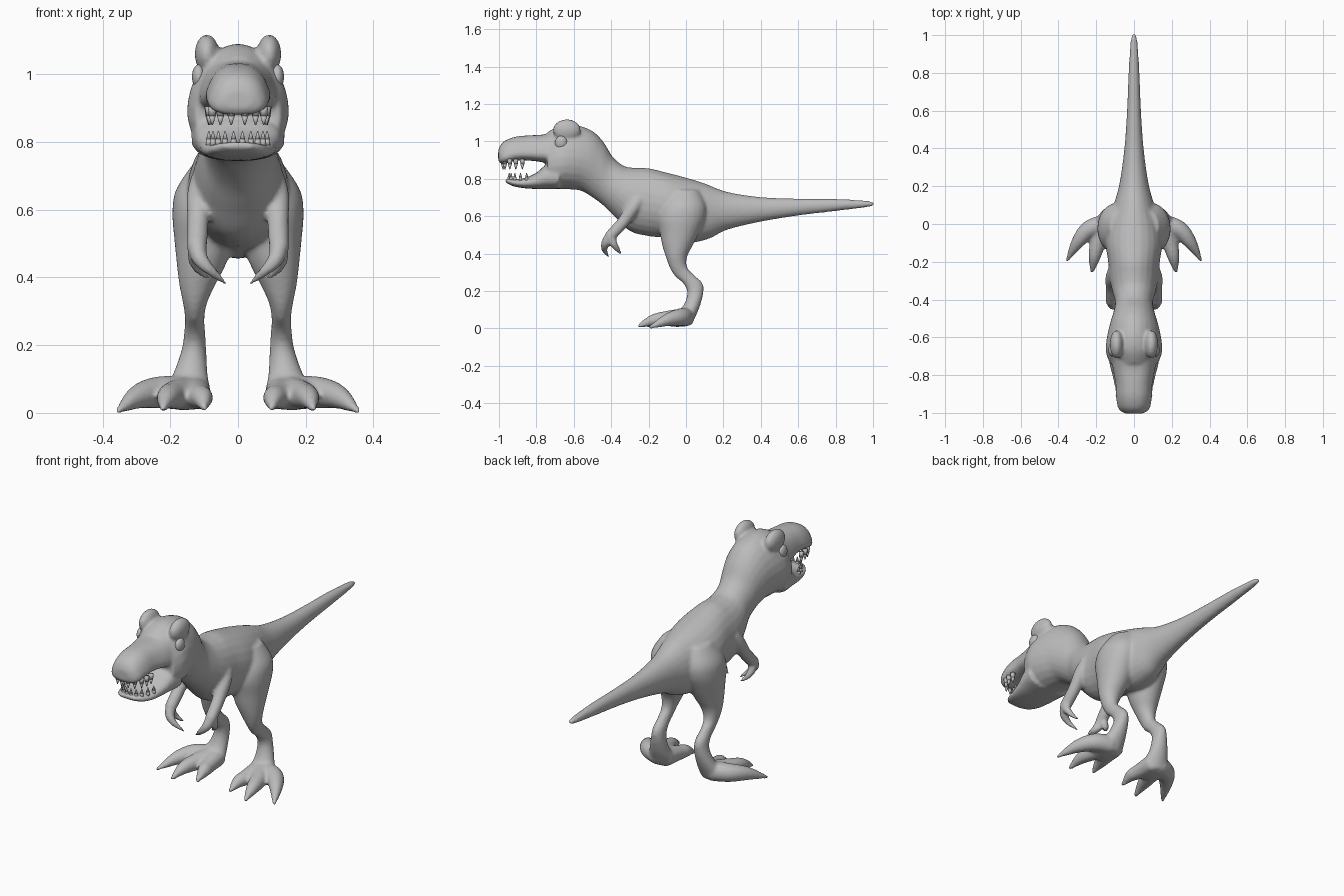
import bpy, bmesh, math
from mathutils import Vector, Matrix

if "Cube" in bpy.data.objects:
    bpy.data.objects.remove(bpy.data.objects["Cube"])

grey = bpy.data.materials.new("plain grey")
grey.diffuse_color = (0.5, 0.5, 0.5, 1)
grey.use_nodes = True
grey.node_tree.nodes["Principled BSDF"].inputs["Base Color"].default_value = grey.diffuse_color
SEG = 24


def spline(rows, steps=5):
    """Smooth interpolation through rows of numbers."""
    out = []
    for i in range(len(rows) - 1):
        p = [rows[max(0, min(len(rows) - 1, j))] for j in (i - 1, i, i + 1, i + 2)]
        for s in range(steps):
            t = s / steps
            out.append([b + 0.5 * t * (c - a + t * (2*a - 5*b + 4*c - d + t * (3*(b - c) + d - a)))
                        for a, b, c, d in zip(*p)])
    return out + [list(rows[-1])]


def skin(bm, rings):
    loops = [[bm.verts.new(p) for p in r] for r in rings]
    for a, b in zip(loops, loops[1:]):
        for i in range(SEG):
            j = (i + 1) % SEG
            bm.faces.new((a[i], a[j], b[j], b[i]))
    bm.faces.new(loops[0][::-1])
    bm.faces.new(loops[-1])


def spow(v, e):
    return math.copysign(abs(v) ** e, v)


def loft(bm, rows, e=1.0):
    """Rows: top y, top z, bottom y, bottom z, half width, extra width low down."""
    rings = []
    for ty, tz, by, bz, w, k in spline(rows):
        ring = []
        for i in range(SEG):
            a = 2 * math.pi * i / SEG
            c, s = spow(math.cos(a), e), spow(math.sin(a), e)
            ring.append((w * s * (1 - k * c), (ty + by) / 2 + c * (ty - by) / 2,
                         (tz + bz) / 2 + c * (tz - bz) / 2))
        rings.append(ring)
    skin(bm, rings)


def column(bm, rows, side):
    """Level oval rings: x, y, z, half width x, half depth y."""
    skin(bm, [[(side * (x + rx * math.cos(2 * math.pi * i / SEG)),
                y + ry * math.sin(2 * math.pi * i / SEG), z) for i in range(SEG)]
              for x, y, z, rx, ry in spline(rows)])


def tube(bm, rows, side, ref):
    """Round tube along a path: x, y, z, radius."""
    pts = spline(rows)
    rings = []
    for n, p in enumerate(pts):
        t = Vector(pts[min(n + 1, len(pts) - 1)][:3]) - Vector(pts[max(n - 1, 0)][:3])
        t.normalize()
        u = t.cross(Vector(ref)).normalized()
        v = t.cross(u)
        r = max(p[3], 0.004)
        ring = []
        for i in range(SEG):
            a = 2 * math.pi * i / SEG
            q = Vector(p[:3]) + u * (r * math.cos(a)) + v * (r * math.sin(a))
            ring.append((side * q.x, q.y, q.z))
        rings.append(ring)
    skin(bm, rings)


def ball(bm, c, r):
    bmesh.ops.create_uvsphere(bm, u_segments=24, v_segments=16, radius=1,
                              matrix=Matrix.Translation(c) @ Matrix.Diagonal((*r, 1)))


def finish(bm, name):
    bmesh.ops.recalc_face_normals(bm, faces=bm.faces[:])
    me = bpy.data.meshes.new(name)
    bm.to_mesh(me)
    bm.free()
    me.materials.append(grey)
    for p in me.polygons:
        p.use_smooth = True
    ob = bpy.data.objects.new(name, me)
    bpy.context.collection.objects.link(ob)
    return ob


bm = bmesh.new()
# tail, trunk, neck and skull
loft(bm, [
    (1.004, .672, 1.004, .657, .008, 0), (.97, .682, .97, .648, .018, 0),
    (.8, .692, .8, .627, .029, 0), (.6, .694, .6, .603, .037, 0),
    (.4, .702, .4, .57, .051, 0), (.22, .73, .22, .527, .076, 0),
    (.1, .775, .12, .478, .105, 0), (0, .806, 0, .455, .14, 0),
    (-.1, .832, -.1, .482, .15, 0), (-.2, .856, -.2, .493, .137, 0),
    (-.27, .858, -.3, .52, .13, 0), (-.33, .868, -.38, .595, .115, 0),
    (-.39, .915, -.44, .655, .10, 0), (-.44, .995, -.50, .70, .11, 0),
    (-.50, 1.055, -.56, .735, .128, .05), (-.59, 1.088, -.62, .743, .144, .12),
    (-.67, 1.085, -.68, .743, .148, .15), (-.74, 1.05, -.74, .745, .126, .15)])
# snout
loft(bm, [
    (-.68, 1.06, -.68, .885, .115, .2), (-.76, 1.037, -.75, .887, .108, .25),
    (-.84, 1.032, -.84, .897, .092, .28), (-.91, 1.025, -.91, .895, .089, .28),
    (-.965, 1.005, -.965, .882, .082, .28), (-.992, .98, -.992, .882, .066, .25),
    (-1.004, .95, -1.004, .90, .04, .1)], .75)
# lower jaw
loft(bm, [
    (-.68, .88, -.68, .744, .14, 0), (-.75, .872, -.75, .744, .128, 0),
    (-.80, .832, -.80, .745, .115, 0), (-.87, .802, -.87, .75, .10, 0),
    (-.93, .80, -.93, .762, .078, 0), (-.966, .80, -.966, .782, .045, 0)], .8)

UP, ACROSS = (0, 0, 1), (1, 0, 0)
for s in (1, -1):
    # brow ridge
    ball(bm, (s * .092, -.637, 1.06), (.036, .075, .058))
    # leg from hip to ankle
    column(bm, [
        (.07, -.01, .74, .06, .08), (.093, -.015, .66, .09, .12),
        (.10, -.025, .59, .094, .128), (.10, -.035, .51, .088, .105),
        (.108, -.046, .44, .073, .08), (.12, -.051, .38, .054, .056),
        (.127, -.04, .325, .036, .047), (.128, -.005, .28, .029, .055),
        (.128, .037, .24, .031, .052), (.13, .05, .19, .036, .043),
        (.14, .03, .12, .05, .045), (.15, -.01, .06, .068, .06),
        (.155, -.02, .018, .06, .05)], s)
    # foot and toes
    ball(bm, (s * .16, -.045, .048), (.08, .085, .04))
    tube(bm, [(.16, 0, .06, .05), (.24, -.03, .06, .047), (.30, -.10, .045, .034),
              (.357, -.197, .003, .007)], s, UP)
    tube(bm, [(.15, 0, .06, .05), (.19, -.1, .052, .042), (.21, -.18, .042, .031),
              (.222, -.258, .01, .008)], s, UP)
    tube(bm, [(.13, 0, .06, .05), (.115, -.1, .048, .038), (.105, -.15, .042, .031),
              (.10, -.215, .012, .008)], s, UP)
    # arm and claws
    tube(bm, [(.10, -.25, .69, .04), (.115, -.29, .635, .037), (.118, -.335, .57, .032),
              (.12, -.38, .52, .031), (.122, -.415, .485, .029)], s, ACROSS)
    tube(bm, [(.122, -.405, .495, .027), (.112, -.43, .455, .024), (.08, -.435, .42, .016),
              (.034, -.412, .38, .006)], s, ACROSS)
    tube(bm, [(.125, -.405, .49, .025), (.127, -.385, .45, .02), (.112, -.365, .42, .014),
              (.085, -.348, .398, .006)], s, ACROSS)

# fuse everything into one soft skin
body = finish(bm, "body")
fuse = body.modifiers.new("fuse", 'REMESH')
fuse.mode = 'VOXEL'
fuse.voxel_size = 0.0085
fuse.use_smooth_shade = True
soft = body.modifiers.new("soften", 'SMOOTH')
soft.factor = 0.5
soft.iterations = 6

# eyes
bm = bmesh.new()
for s in (1, -1):
    ball(bm, (s * .116, -.668, .993), (.02, .033, .036))
finish(bm, "eyes")


def teeth(name, spots, base, tip, radius):
    bm = bmesh.new()
    for x, y in spots:
        for s in (1, -1):
            m = Matrix.Translation((s * x, y, base)) @ Matrix.Diagonal((1, 1, tip - base, 1))
            # belly and point of the tooth
            for r1, r2, z, d in ((1, .8, .25, .5), (.8, .15, .75, .5)):
                bmesh.ops.create_cone(bm, cap_ends=True, segments=12, radius1=r1 * radius,
                                      radius2=r2 * radius, depth=d,
                                      matrix=m @ Matrix.Translation((0, 0, z)))
    return finish(bm, name)


# teeth along both jaws
teeth("upper_teeth", [(.02, -.978), (.052, -.968), (.076, -.942), (.084, -.91),
                      (.086, -.875)], .905, .85, .013)
teeth("lower_teeth", [(.013, -.945), (.038, -.935), (.058, -.915), (.074, -.885),
                      (.086, -.852)], .785, .832, .010)
